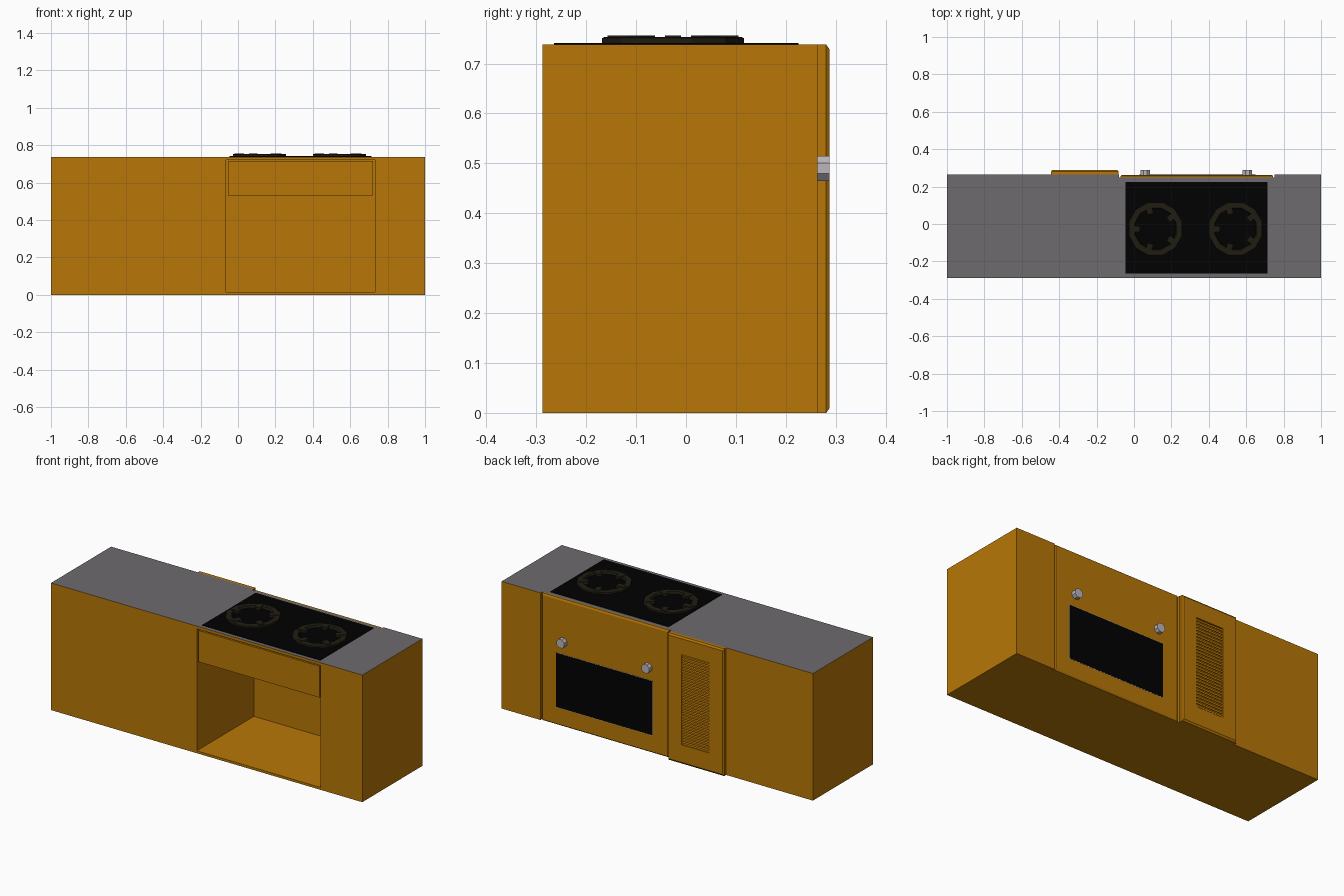
import bpy, bmesh, math
from mathutils import Matrix

cube = bpy.data.objects.get("Cube")
if cube:
    bpy.data.objects.remove(cube, do_unlink=True)


def material(name, r, g, b):
    m = bpy.data.materials.new(name)
    m.use_nodes = True
    m.diffuse_color = (r, g, b, 1)
    m.node_tree.nodes["Principled BSDF"].inputs["Base Color"].default_value = (r, g, b, 1)
    return m


wood = material("amber wood", 0.48, 0.185, 0.002)
stone = material("grey worktop", 0.155, 0.147, 0.153)
glass = material("black glass", 0.0003, 0.0003, 0.0003)
iron = material("dark iron", 0.014, 0.012, 0.006)
steel = material("light steel", 0.5, 0.47, 0.5)


def finish(bm, name, *mats):
    bmesh.ops.recalc_face_normals(bm, faces=bm.faces)
    mesh = bpy.data.meshes.new(name)
    bm.to_mesh(mesh)
    bm.free()
    for m in mats:
        mesh.materials.append(m)
    obj = bpy.data.objects.new(name, mesh)
    bpy.context.collection.objects.link(obj)
    return obj


def box(name, xs, ys, zs, mat, top=None):
    """Box from axis ranges; upward faces may take a second material."""
    bm = bmesh.new()
    bmesh.ops.create_cube(bm, size=1)
    for v in bm.verts:
        v.co = [r[0] if c < 0 else r[1] for c, r in zip(v.co, (xs, ys, zs))]
    obj = finish(bm, name, mat, *([top] if top else []))
    if top:
        for p in obj.data.polygons:
            p.material_index = int(p.normal.z > 0.9)
    return obj


def lofted_panel(name, loops, mat):
    """Join rectangles (x0, x1, z0, z1, y) in order and cap both ends."""
    bm = bmesh.new()
    rings = [[bm.verts.new(c) for c in ((a, y, c0), (b, y, c0), (b, y, c1), (a, y, c1))]
             for a, b, c0, c1, y in loops]
    for r, s in zip(rings, rings[1:]):
        for i in range(4):
            j = (i + 1) % 4
            bm.faces.new((r[i], r[j], s[j], s[i]))
    bm.faces.new(rings[0])
    bm.faces.new(rings[-1])
    return finish(bm, name, mat)


FRONT, BACK, H = -0.288, 0.264, 0.738
X0, X1, STOVE_BACK = -0.08, 0.75, 0.248

# Cabinets either side of the stove
box("long_cabinet", (-1, X0), (FRONT, BACK), (0, H), wood, stone)
box("short_cabinet", (X1, 1), (FRONT, BACK), (0, H), wood, stone)

# Hollow stove carcass, open at the front
body = (FRONT, STOVE_BACK)
box("stove_floor", (X0, X1), body, (0, 0.014), wood)
box("stove_worktop", (X0, X1), body, (0.722, H), wood, stone)
box("stove_side_right", (X0, -0.063), body, (0.014, 0.722), wood)
box("stove_side_left", (0.732, X1), body, (0.014, 0.722), wood)
box("stove_rear_wall", (-0.063, 0.732), (0.236, STOVE_BACK), (0.014, 0.722), wood)
box("niche_top_panel", (-0.053, 0.722), (-0.285, -0.268), (0.532, 0.714), wood)

# Chamfered oven front with window and knobs, flush with the cabinets
a, b = X0 + 0.008, X1 - 0.007
lofted_panel("oven_front", [(a, b, 0, H, STOVE_BACK), (a, b, 0, H, 0.257),
                            (a + 0.006, b - 0.006, 0.008, H - 0.01, 0.262)], wood)
box("window_rim", (0.028, 0.652), (0.261, 0.2628), (0.101, 0.419), steel)
box("window_glass", (0.03, 0.65), (0.261, 0.264), (0.103, 0.417), glass)
for side, x in (("right", 0.06), ("left", 0.606)):
    bm = bmesh.new()
    bmesh.ops.create_cone(bm, cap_ends=True, segments=8, radius1=0.027, radius2=0.027, depth=0.026)
    bmesh.ops.rotate(bm, verts=bm.verts, matrix=Matrix.Rotation(math.pi / 8, 3, "Z"))
    bmesh.ops.rotate(bm, verts=bm.verts, matrix=Matrix.Rotation(math.pi / 2, 3, "X"))
    bmesh.ops.translate(bm, verts=bm.verts, vec=(x, 0.2745, 0.49))
    finish(bm, "knob_" + side, steel)

# Vent door with a shallow recessed grille
a, b, c, d = -0.348, -0.174, 0.112, 0.636
lofted_panel("vent_door", [(-0.443, -0.083, 0, H, BACK), (-0.443, -0.083, 0, H, 0.281),
                           (-0.437, -0.089, 0.01, H - 0.01, 0.288),
                           (a, b, c, d, 0.288), (a, b, c, d, 0.279)], wood)
count = 28
pitch = (d - c) / count
bm = bmesh.new()
for i in range(count):
    z = c + i * pitch
    ends = [[bm.verts.new((x, y, z + k * pitch)) for y, k in
             ((0.279, 0.3), (0.287, 0.1), (0.287, 0.7), (0.279, 0.9))] for x in (a, b)]
    for j in range(4):
        k = (j + 1) % 4
        bm.faces.new((ends[0][j], ends[0][k], ends[1][k], ends[1][j]))
finish(bm, "vent_slats", wood)

# Hob glass and the two burner grates
HOB = H + 0.003
box("hob_glass", (-0.045, 0.714), (-0.265, 0.225), (H, HOB), glass)


def burner(name, x, y):
    bm = bmesh.new()
    sides = 12
    section = ((0.147, 0), (0.147, 0.01), (0.143, 0.012), (0.116, 0.012), (0.112, 0))
    rings = []
    for i in range(sides):
        t = math.tau * (i + 0.5) / sides
        rings.append([bm.verts.new((x + r * math.cos(t), y + r * math.sin(t), HOB + h))
                      for r, h in section])
    for i in range(sides):
        r, s = rings[i], rings[(i + 1) % sides]
        for j in range(len(section)):
            k = (j + 1) % len(section)
            bm.faces.new((r[j], r[k], s[k], s[j]))
    # Five prongs pointing inward
    for i in range(5):
        place = (Matrix.Translation((x, y, HOB + 0.0075))
                 @ Matrix.Rotation(math.tau * (i + 0.5) / 5, 4, "Z")
                 @ Matrix.Translation((0.108, 0, 0))
                 @ Matrix.Diagonal((0.05, 0.032, 0.015, 1)))
        bmesh.ops.create_cube(bm, size=1, matrix=place)
    finish(bm, name, iron)


burner("burner_right", 0.115, -0.026)
burner("burner_left", 0.543, -0.026)
